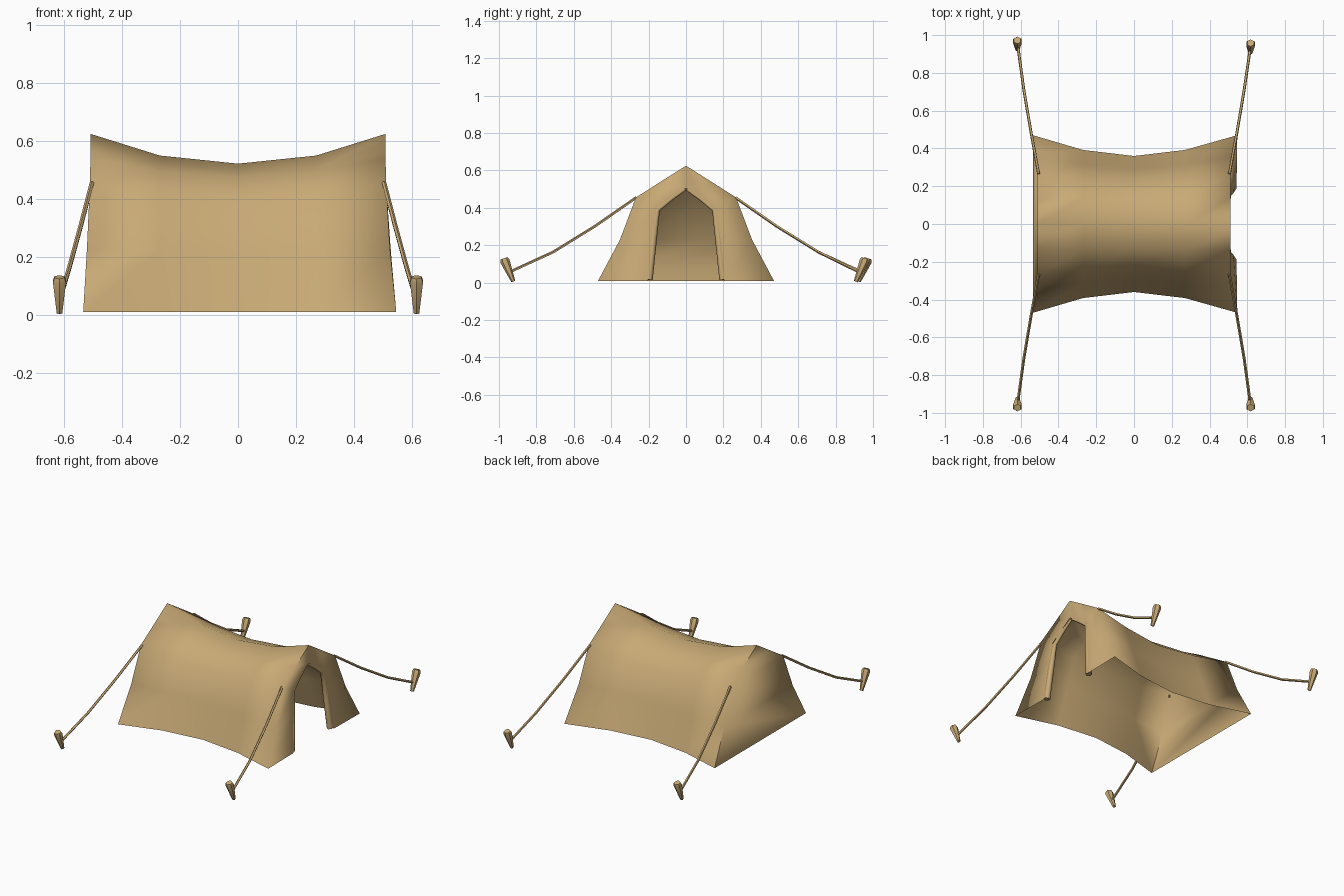
import bpy, bmesh, math
from mathutils import Vector

if "Cube" in bpy.data.objects:
    bpy.data.objects.remove(bpy.data.objects["Cube"])

mat = bpy.data.materials.new("tan_canvas")
mat.diffuse_color = (0.58, 0.40, 0.18, 1)
mat.use_nodes = True
mat.node_tree.nodes["Principled BSDF"].inputs["Base Color"].default_value = mat.diffuse_color


def finish(name, bm, angle):
    bmesh.ops.remove_doubles(bm, verts=bm.verts, dist=0.0005)
    bmesh.ops.recalc_face_normals(bm, faces=bm.faces)
    me = bpy.data.meshes.new(name)
    bm.to_mesh(me)
    bm.free()
    me.materials.append(mat)
    ob = bpy.data.objects.new(name, me)
    bpy.context.collection.objects.link(ob)
    bpy.context.view_layer.objects.active = ob
    ob.select_set(True)
    bpy.ops.object.shade_smooth_by_angle(angle=math.radians(angle))
    ob.select_set(False)
    return ob


def tube(name, pts, radii, sides, angle=50):
    """Capped tube of varying radius through the points."""
    bm = bmesh.new()
    pts = [Vector(p) for p in pts]
    rings = []
    for i, p in enumerate(pts):
        d = (pts[min(i + 1, len(pts) - 1)] - pts[max(i - 1, 0)]).normalized()
        u = d.cross(Vector((1, 0, 0))).normalized()
        v = d.cross(u)
        ring = []
        for k in range(sides):
            a = 2 * math.pi * k / sides
            ring.append(bm.verts.new(p + (u * math.cos(a) + v * math.sin(a)) * radii[i]))
        rings.append(ring)
    for a, b in zip(rings, rings[1:]):
        for k in range(sides):
            n = (k + 1) % sides
            bm.faces.new((a[k], a[n], b[n], b[k]))
    bm.faces.new(rings[0])
    bm.faces.new(rings[-1])
    return finish(name, bm, angle)


# Half cross-sections (y, z) from ground to ridge: at the ends, quarter and middle
end = [(.47, .01), (.353, .23), (.268, .455), (.135, .54), (0, .625)]
quarter = [(.392, .01), (.315, .225), (.245, .42), (.14, .495), (0, .55)]
middle = [(.36, .01), (.292, .22), (.228, .40), (.135, .475), (0, .522)]
back_x = [-.535, -.522, -.512, -.51, -.51]
front_x = [.547, .525, .512, .51, .51]


def full(sec, xs):
    left = [Vector((x, -y, z)) for x, (y, z) in zip(xs, sec)]
    right = [Vector((x, y, z)) for x, (y, z) in zip(xs, sec)]
    return left + right[-2::-1]


# Canvas: sagging roof and sides, closed back wall, front panels around the doorway
bm = bmesh.new()
rows = [full(end, back_x), full(quarter, [-.27] * 5), full(middle, [0] * 5),
        full(quarter, [.27] * 5), full(end, front_x)]
grid = [[bm.verts.new(p) for p in r] for r in rows]
for a, b in zip(grid, grid[1:]):
    for k in range(8):
        bm.faces.new((a[k], a[k + 1], b[k + 1], b[k]))
b = grid[0]
for k in range(3):
    bm.faces.new((b[k], b[k + 1], b[7 - k], b[8 - k]))
bm.faces.new((b[3], b[4], b[5]))

door = [(.205, .01), (.182, .22), (.158, .395), (.075, .455), (0, .505)]
inner = [bm.verts.new(p) for p in full(door, [.543, .528, .513, .51, .508])]
f = grid[-1]
for k in range(8):
    bm.faces.new((f[k], f[k + 1], inner[k + 1], inner[k]))
finish("tent_canvas", bm, 100)

for s, side in ((1, "back"), (-1, "front")):
    # Rolled door flap along each side of the doorway
    tube("door_roll_" + side,
         [(.525, s * .198, .015), (.512, s * .176, .22), (.50, s * .153, .39),
          (.498, s * .075, .452), (.495, s * .005, .5)],
         [.02, .019, .014, .011, .008], 6, 70)
    for e, at in ((1, "right"), (-1, "left")):
        name = side + "_" + at
        d = -.015 if (s, e) == (1, 1) else 0
        # Slack guy rope
        tube("guy_rope_" + name,
             [(e * .505, s * .265, .455), (e * .545, s * .485, .302),
              (e * .583, s * .71, .163), (e * .614, s * (.935 + d), .06)],
             [.008] * 4, 5)
        # Tapered peg leaning away from the tent
        tube("peg_" + name,
             [(e * .617, s * (.923 + d), .006), (e * .617, s * (.968 + d), .115),
              (e * .617, s * (.973 + d), .13)],
             [.011, .026, .02], 6, 30)
